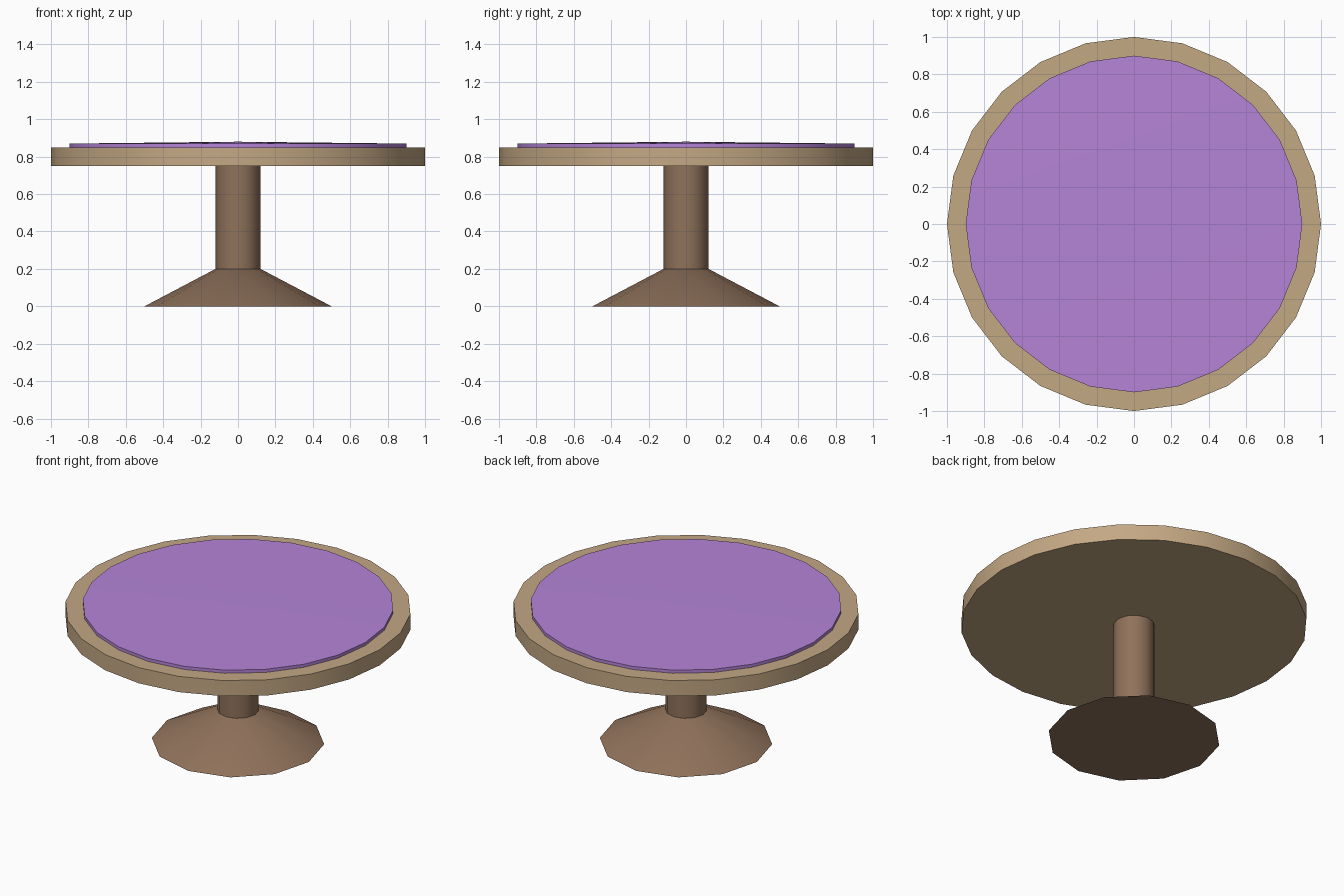
import bpy
import math

cube = bpy.data.objects.get("Cube")
if cube:
    bpy.data.objects.remove(cube, do_unlink=True)


def make_material(name, rgb):
    """Flat material from 0-255 display values."""
    linear = [((c / 255 + 0.055) / 1.055) ** 2.4 for c in rgb] + [1.0]
    mat = bpy.data.materials.new(name)
    mat.use_nodes = True
    mat.diffuse_color = linear
    shader = mat.node_tree.nodes["Principled BSDF"]
    shader.inputs["Base Color"].default_value = linear
    shader.inputs["Roughness"].default_value = 0.8
    return mat


def turned_part(name, sides, bottom_radius, top_radius, z_low, z_high, mat):
    """Upright cylinder or cone frustum with a vertex on each axis."""
    bpy.ops.mesh.primitive_cone_add(
        vertices=sides, radius1=bottom_radius, radius2=top_radius,
        depth=z_high - z_low, location=(0, 0, (z_low + z_high) / 2))
    obj = bpy.context.object
    obj.name = name
    obj.data.materials.append(mat)
    bpy.ops.object.shade_smooth_by_angle(angle=math.radians(40))
    return obj


dark_wood = make_material("dark wood", (144, 114, 91))
light_wood = make_material("light wood", (196, 168, 132))
purple = make_material("purple cloth", (181, 132, 215))

# Flared foot and column
turned_part("foot", 12, 0.5, 0.12, 0.0, 0.2, dark_wood)
turned_part("column", 12, 0.12, 0.12, 0.2, 0.75, dark_wood)

# Round table top
turned_part("table_top", 24, 1.0, 1.0, 0.75, 0.85, light_wood)

# Cloth disc with a very slightly raised centre
turned_part("cloth_edge", 24, 0.9, 0.9, 0.85, 0.87, purple)
turned_part("cloth_crown", 24, 0.9, 0.0, 0.87, 0.88, purple)
